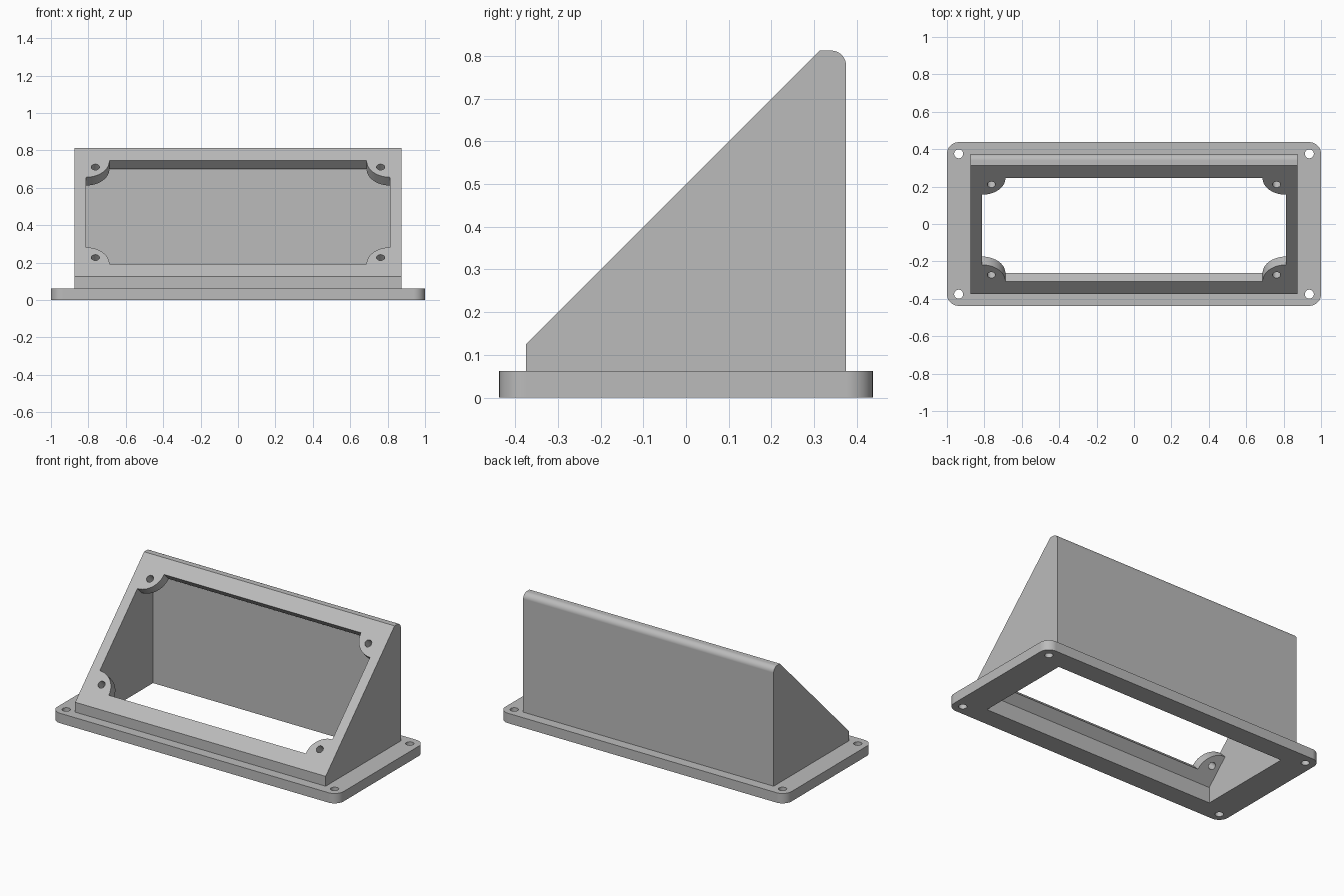
import bpy, bmesh
from math import pi, cos, sin, radians
from mathutils import Matrix

cube = bpy.data.objects.get("Cube")
if cube:
    bpy.data.objects.remove(cube, do_unlink=True)

grey = bpy.data.materials.new("light grey plastic")
grey.use_nodes = True
colour = (0.5, 0.5, 0.5, 1)
grey.diffuse_color = colour
grey.node_tree.nodes["Principled BSDF"].inputs["Base Color"].default_value = colour

UP = Matrix.Identity(4)
ALONG_X = Matrix(((0, 0, 1, 0), (1, 0, 0, 0), (0, 1, 0, 0), (0, 0, 0, 1)))
SLOPE = Matrix.Translation((0, -0.031, 0.469)) @ Matrix.Rotation(radians(45), 4, "X")


def arc(cx, cy, r, start, end, n=12):
    """Points on an arc, angles in degrees."""
    angles = [radians(start + (end - start) * i / n) for i in range(n + 1)]
    return [(cx + r * cos(a), cy + r * sin(a)) for a in angles]


def prism(name, outline, low, high, matrix=UP):
    """Extrude a 2D outline from low to high, then place it."""
    bm = bmesh.new()
    face = bm.faces.new([bm.verts.new((x, y, low)) for x, y in outline])
    result = bmesh.ops.extrude_face_region(bm, geom=[face])
    top = [v for v in result["geom"] if isinstance(v, bmesh.types.BMVert)]
    bmesh.ops.translate(bm, verts=top, vec=(0, 0, high - low))
    bmesh.ops.recalc_face_normals(bm, faces=bm.faces)
    bm.transform(matrix)
    mesh = bpy.data.meshes.new(name)
    bm.to_mesh(mesh)
    bm.free()
    mesh.materials.append(grey)
    obj = bpy.data.objects.new(name, mesh)
    bpy.context.collection.objects.link(obj)
    return obj


def activate(obj):
    bpy.ops.object.select_all(action="DESELECT")
    obj.select_set(True)
    bpy.context.view_layer.objects.active = obj


def cut(obj, cutter):
    activate(obj)
    mod = obj.modifiers.new("cut", "BOOLEAN")
    mod.operation = "DIFFERENCE"
    mod.solver = "EXACT"
    mod.object = cutter
    bpy.ops.object.modifier_apply(modifier=mod.name)
    bpy.data.objects.remove(cutter, do_unlink=True)


def finish(obj):
    activate(obj)
    bpy.ops.object.shade_smooth_by_angle(angle=radians(30))
    weighted = obj.modifiers.new("clean shading", "WEIGHTED_NORMAL")
    weighted.keep_sharp = True


def corners(x, y):
    """Four corners, anticlockwise from the positive one."""
    return [(x, y), (-x, y), (-x, -y), (x, -y)]


IN_X, IN_Y = 0.8125, 0.3125
FLOOR = 0.0625

# Base flange with rounded corners, open middle and four screw holes
outline = []
for i, (x, y) in enumerate(corners(0.9375, 0.375)):
    outline += arc(x, y, 0.0625, 90 * i, 90 * i + 90)
base = prism("base_flange", outline, 0, FLOOR)
cut(base, prism("base_opening", corners(IN_X, IN_Y), -0.1, 0.2))
for x, y in corners(0.9375, 0.375):
    cut(base, prism("base_hole", arc(x, y, 0.024, 0, 345, 23), -0.1, 0.2))
finish(base)

# Wedge housing with a rounded back top edge
side = [(-0.375, FLOOR), (0.375, FLOOR)]
side += arc(0.34, 0.7775, 0.035, 0, 90)
side += [(0.3125, 0.8125), (-0.375, 0.125)]
housing = prism("sloped_housing", side, -0.875, 0.875, ALONG_X)

# Hollow inside, leaving even walls
inside = [(-IN_Y, -0.1), (IN_Y, -0.1), (IN_Y, 0.724), (-IN_Y, 0.099)]
cut(housing, prism("cavity", inside, -IN_X, IN_X, ALONG_X))

# Sloped window with a rounded screw ear left in each corner
HALF = 0.39
window = []
for i, (x, y) in enumerate(corners(IN_X, HALF)):
    window += arc(x, y, 0.125, 270 + 90 * i, 180 + 90 * i)
cut(housing, prism("window", window, -0.075, 0.05, SLOPE))
for x, y in corners(IN_X - 0.05, HALF - 0.048):
    cut(housing, prism("ear_hole", arc(x, y, 0.022, 0, 345, 23), -0.08, 0.05, SLOPE))
finish(housing)
